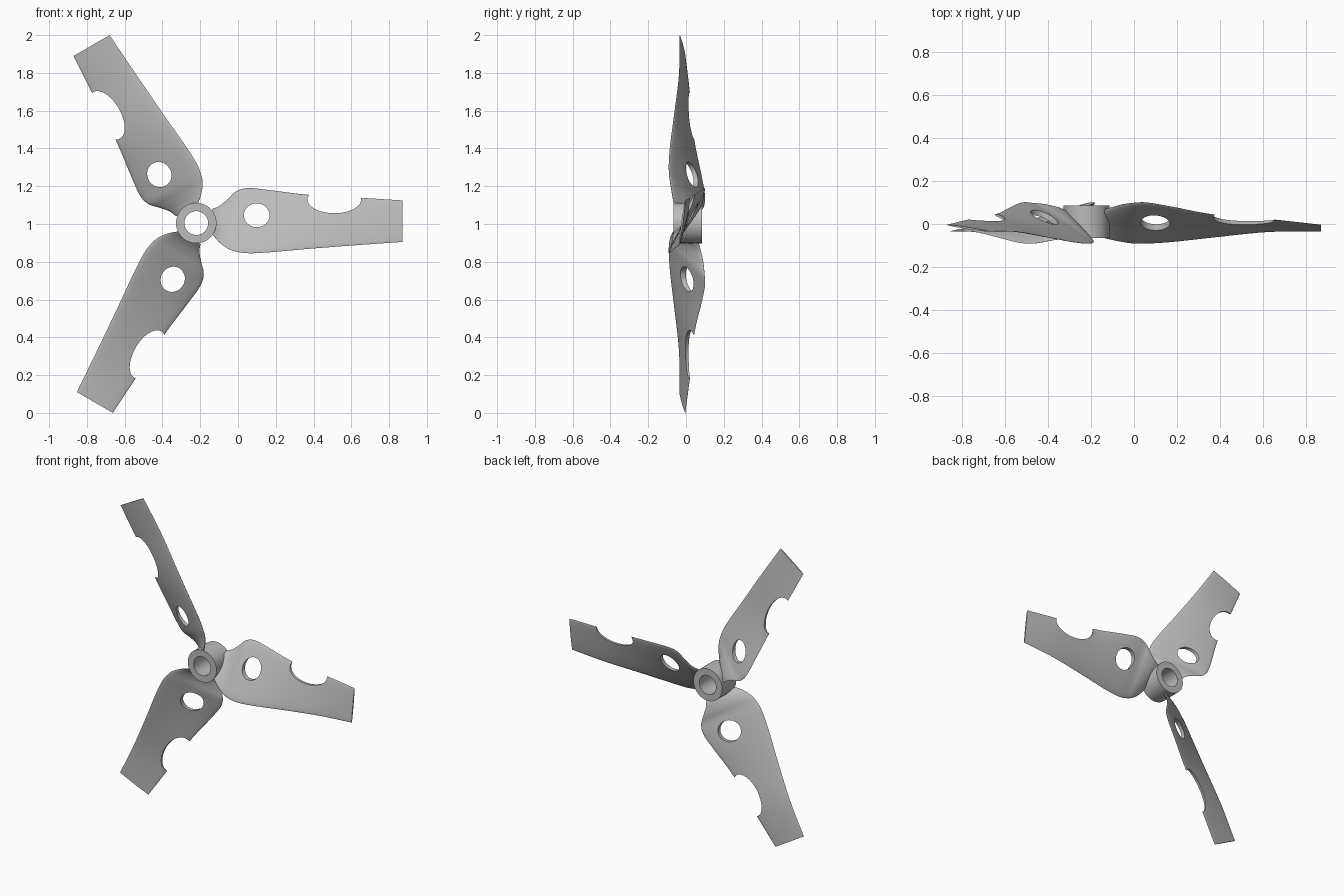
import bpy, bmesh, math
from mathutils import Matrix, Vector

if "Cube" in bpy.data.objects:
    bpy.data.objects.remove(bpy.data.objects["Cube"])

HUB = Vector((-0.221, 0, 1.005))
SIDE_POINTS = 14
STEPS = 5

grey = bpy.data.materials.new("light grey")
grey.use_nodes = True
grey.diffuse_color = (0.5, 0.5, 0.5, 1)
grey.node_tree.nodes["Principled BSDF"].inputs["Base Color"].default_value = grey.diffuse_color


def make_object(name, bm, location=HUB):
    bmesh.ops.recalc_face_normals(bm, faces=bm.faces)
    mesh = bpy.data.meshes.new(name)
    bm.to_mesh(mesh)
    bm.free()
    mesh.materials.append(grey)
    obj = bpy.data.objects.new(name, mesh)
    bpy.context.collection.objects.link(obj)
    obj.location = location
    return obj


def activate(obj):
    bpy.ops.object.select_all(action="DESELECT")
    obj.select_set(True)
    bpy.context.view_layer.objects.active = obj


def smooth(obj):
    activate(obj)
    bpy.ops.object.shade_smooth_by_angle(angle=math.radians(35))


def spline(a, b, c, d, t):
    # Catmull-Rom step between b and c
    return [0.5 * (2*q + (r - p)*t + (2*p - 5*q + 4*r - s)*t*t + (3*q - p - 3*r + s)*t**3)
            for p, q, r, s in zip(a, b, c, d)]


# Hub: a turned ring around the y axis
bm = bmesh.new()
outline = [(0.107, -0.065), (0.107, 0.085), (0.063, 0.085), (0.063, -0.065)]
loop = [bm.verts.new((r, y, 0)) for r, y in outline]
edges = [bm.edges.new((loop[i], loop[i - 1])) for i in range(4)]
bmesh.ops.spin(bm, geom=loop + edges, axis=(0, 1, 0), cent=(0, 0, 0),
               angle=math.tau, steps=64)
bmesh.ops.remove_doubles(bm, verts=bm.verts, dist=0.0001)
smooth(make_object("hub", bm))

# Blade stations: distance, upper z, upper y, lower z, lower y, thickness
stations = [
    (0.085, 0.075, 0.068, -0.060, -0.066, 0.022),
    (0.125, 0.092, 0.080, -0.105, -0.075, 0.024),
    (0.170, 0.130, 0.092, -0.137, -0.084, 0.026),
    (0.215, 0.170, 0.098, -0.152, -0.090, 0.026),
    (0.280, 0.185, 0.100, -0.160, -0.091, 0.026),
    (0.400, 0.173, 0.080, -0.154, -0.083, 0.024),
    (0.590, 0.150, 0.044, -0.137, -0.062, 0.020),
    (0.850, 0.135, 0.022, -0.117, -0.036, 0.015),
    (1.091, 0.120, -0.004, -0.100, -0.034, 0.009),
]
bm = bmesh.new()
rings = []
padded = [stations[0]] + stations + [stations[-1]]
samples = [spline(*padded[i:i + 4], k / STEPS)
           for i in range(len(stations) - 1) for k in range(STEPS)]
for x, top_z, top_y, low_z, low_y, thick in samples + [stations[-1]]:
    upper, lower = Vector((x, top_y, top_z)), Vector((x, low_y, low_z))
    chord = (upper - lower).normalized()
    normal = chord.cross(Vector((1, 0, 0)))
    ring = []
    for i in range(2 * SIDE_POINTS):
        angle = math.pi * i / SIDE_POINTS
        along = 0.5 + 0.5 * math.cos(angle)
        ring.append(bm.verts.new(lower.lerp(upper, along)
                                 + normal * (0.5 * thick * math.sin(angle))))
    rings.append(ring)
for a, b in zip(rings, rings[1:]):
    for i in range(len(a)):
        bm.faces.new((a[i - 1], a[i], b[i], b[i - 1]))
bm.faces.new(rings[0])
bm.faces.new(rings[-1])
blade = make_object("blade_right_side", bm)


# Round hole near the root and scooped notch in the upper edge
def cut(obj, x, z, radius_x, radius_z):
    tool = bmesh.new()
    turn = (Matrix.Translation((x, 0, z)) @ Matrix.Diagonal((radius_x, 1, radius_z, 1))
            @ Matrix.Rotation(math.pi / 2, 4, "X"))
    bmesh.ops.create_cone(tool, cap_ends=True, segments=48, radius1=1, radius2=1,
                          depth=0.6, matrix=turn)
    cutter = make_object("cutter", tool)
    cutter.hide_render = True
    modifier = obj.modifiers.new("cut", "BOOLEAN")
    modifier.operation = "DIFFERENCE"
    modifier.solver = "EXACT"
    modifier.object = cutter
    activate(obj)
    bpy.ops.object.modifier_apply(modifier=modifier.name)
    bpy.data.objects.remove(cutter)


cut(blade, 0.32, 0.041, 0.068, 0.063)
cut(blade, 0.731, 0.125, 0.142, 0.073)
smooth(blade)
blade.name = "side_blade"

# Other two blades, spaced evenly around the hub
for name, turn in (("upper_blade", -120), ("lower_blade", 120)):
    copy = blade.copy()
    copy.data = blade.data.copy()
    copy.name = name
    copy.rotation_euler.y = math.radians(turn)
    bpy.context.collection.objects.link(copy)
